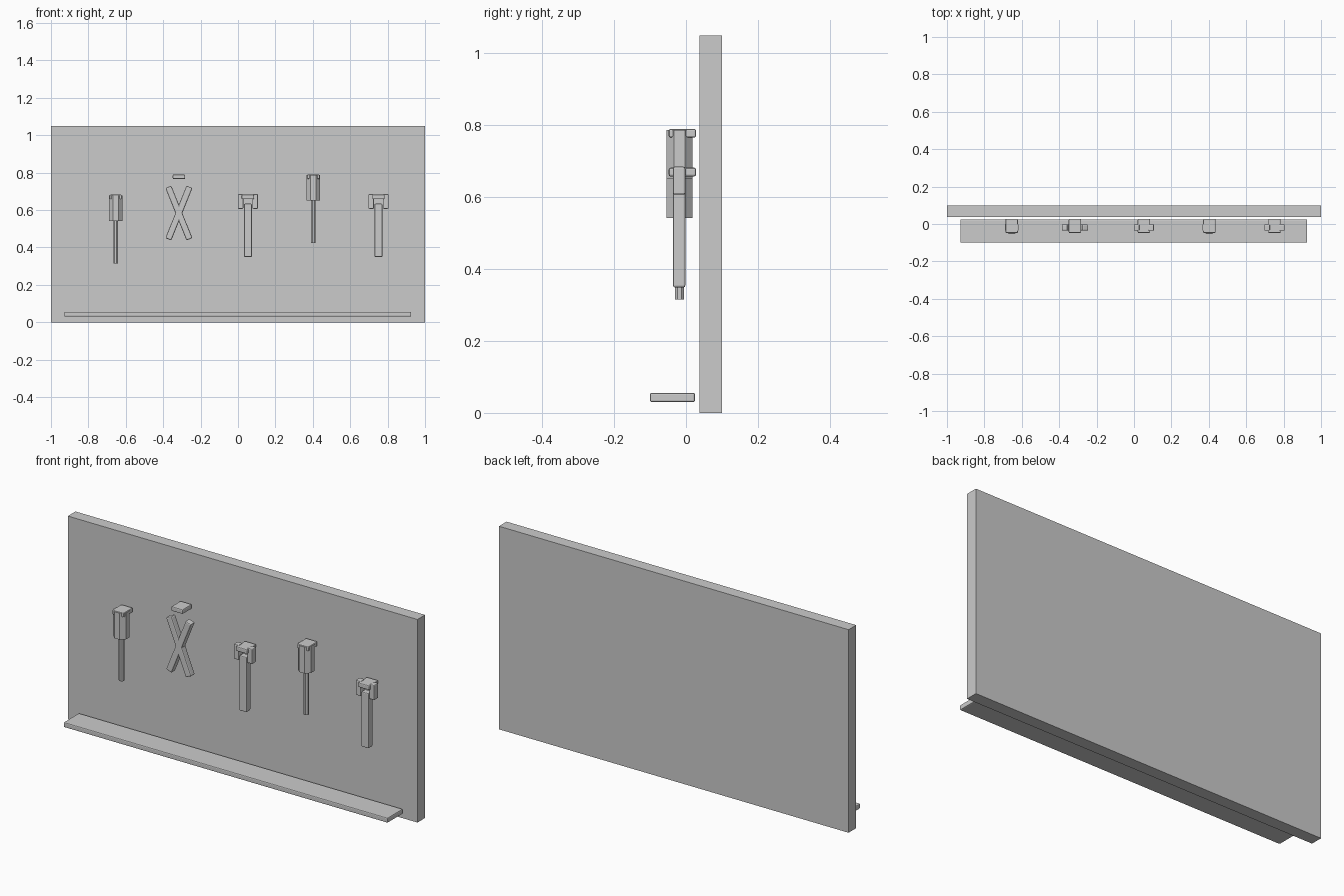
import bpy, math

if "Cube" in bpy.data.objects:
    bpy.data.objects.remove(bpy.data.objects["Cube"])

TOOL_Y = -0.018


def box(name, x, y, z, bevel=0.0, tilt=0.0):
    """Box from (min, max) ranges, optionally bevelled and tilted about y."""
    loc = [sum(r) / 2 for r in (x, y, z)]
    bpy.ops.mesh.primitive_cube_add(size=1, location=loc)
    ob = bpy.context.object
    ob.name = name
    ob.scale = [r[1] - r[0] for r in (x, y, z)]
    bpy.ops.object.transform_apply(location=False, rotation=False, scale=True)
    ob.rotation_euler.y = tilt
    if bevel:
        mod = ob.modifiers.new("soft_edges", 'BEVEL')
        mod.width = bevel
        mod.segments = 2
    return ob


def rod(name, x, z, apothem):
    """Upright eight-sided rod with a flat facing front."""
    bpy.ops.mesh.primitive_cylinder_add(
        vertices=8, radius=apothem / math.cos(math.pi / 8), depth=z[1] - z[0],
        location=(x, TOOL_Y, sum(z) / 2), rotation=(0, 0, math.pi / 8))
    bpy.context.object.name = name


def hook(x, top):
    box("hook", (x - 0.033, x + 0.033), (-0.048, 0.028), (top - 0.024, top), 0.005)


def screwdriver(x, top):
    hook(x, top)
    rod("screwdriver_handle", x, (top - 0.14, top - 0.003), 0.0365)
    rod("screwdriver_shaft", x, (top - 0.367, top - 0.138), 0.0125)


def wrench(x, top):
    hook(x, top)
    y = (-0.036, -0.002)
    box("wrench_handle", (x - 0.021, x + 0.021), y, (top - 0.333, top - 0.048), 0.005)
    for s in (-1, 1):
        c = x + s * 0.039
        box("wrench_jaw", (c - 0.015, c + 0.015), y, (top - 0.075, top + 0.003), 0.005)


def pliers(x, top):
    hook(x, top)
    for s in (-1, 1):
        box("pliers_arm", (x - 0.017, x + 0.017), (-0.036, -0.002),
            (top - 0.357, top - 0.055), 0.006, s * math.radians(22))


# Back board and bottom shelf
box("board", (-1, 1), (0.038, 0.10), (0, 1.05))
box("shelf", (-0.928, 0.926), (-0.10, 0.025), (0.03, 0.056), 0.005)

# Hanging tools, left to right
screwdriver(-0.654, 0.682)
pliers(-0.316, 0.79)
wrench(0.053, 0.682)
screwdriver(0.403, 0.79)
wrench(0.751, 0.682)
